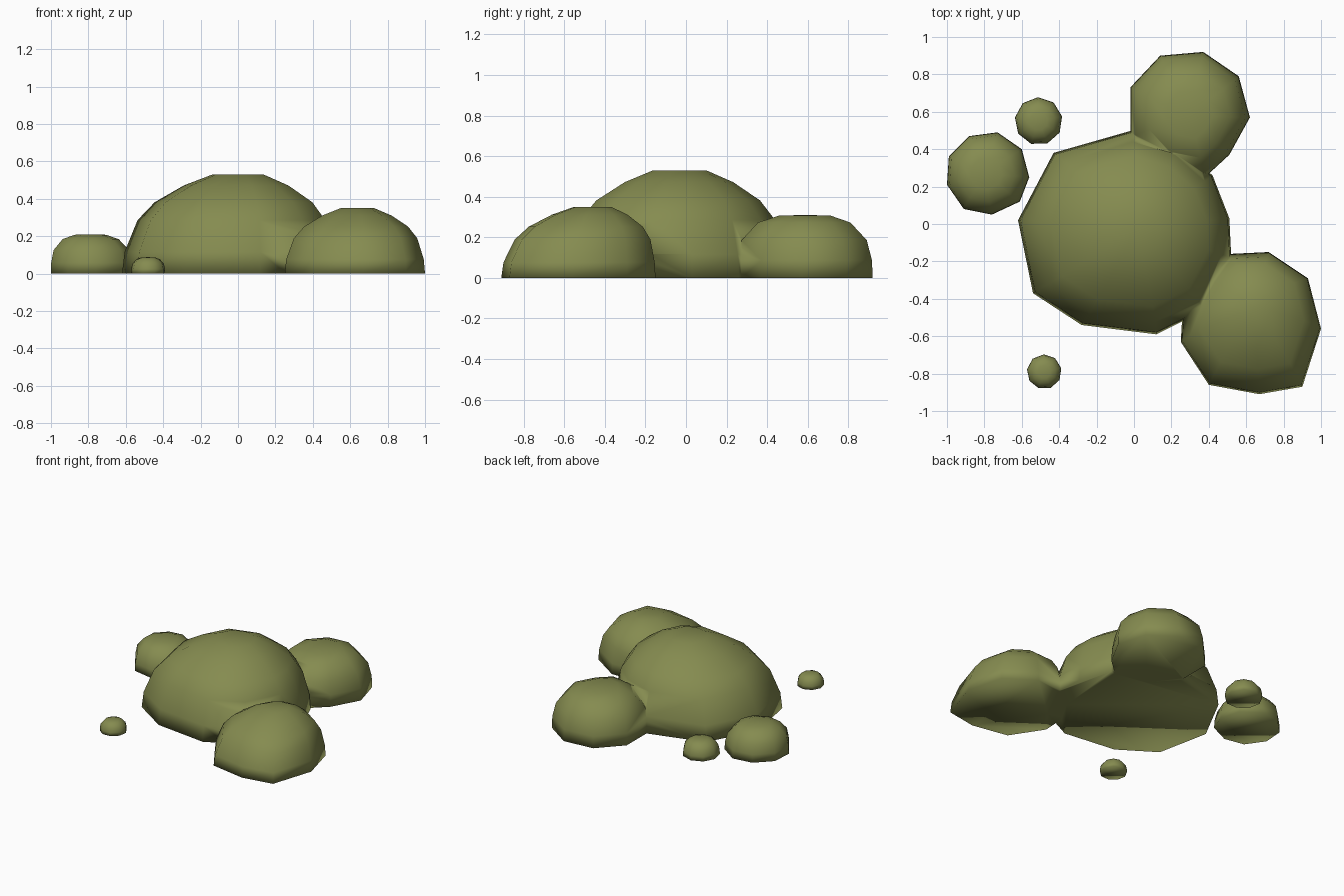
import bpy, bmesh, math

if "Cube" in bpy.data.objects:
    bpy.data.objects.remove(bpy.data.objects["Cube"])

olive = bpy.data.materials.new("olive_green")
olive.diffuse_color = (0.235, 0.26, 0.08, 1)
olive.use_nodes = True
olive.node_tree.nodes["Principled BSDF"].inputs["Base Color"].default_value = olive.diffuse_color

# (radius factor, height factor) from ground to crown
ROUND = [(1, 0), (0.98, 0.22), (0.88, 0.54), (0.74, 0.72), (0.49, 0.89), (0.24, 1)]
SQUAT = [(1, 0), (0.99, 0.28), (0.92, 0.6), (0.68, 0.88), (0.38, 0.99)]


def blob(name, outline, centre, apex, height, profile):
    """Low dome: the ground outline shrinks towards the apex ring by ring."""
    bm = bmesh.new()
    rings = []
    for r, h in profile:
        # ring centre drifts from the base centre to the apex
        cx = centre[0] + (apex[0] - centre[0]) * h * h
        cy = centre[1] + (apex[1] - centre[1]) * h * h
        rings.append([bm.verts.new((cx + (x - centre[0]) * r,
                                    cy + (y - centre[1]) * r, h * height))
                      for x, y in outline])
    n = len(outline)
    for a, b in zip(rings, rings[1:]):
        for i in range(n):
            j = (i + 1) % n
            bm.faces.new((a[i], a[j], b[j], b[i]))
    bm.faces.new(rings[0][::-1])
    # crown fan
    tip = bm.verts.new((apex[0], apex[1], height))
    for i in range(n):
        bm.faces.new((rings[-1][i], rings[-1][(i + 1) % n], tip))
    bmesh.ops.recalc_face_normals(bm, faces=bm.faces)
    me = bpy.data.meshes.new(name)
    bm.to_mesh(me)
    bm.free()
    me.materials.append(olive)
    me.shade_smooth()
    ob = bpy.data.objects.new(name, me)
    bpy.context.collection.objects.link(ob)
    return ob


def ngon(cx, cy, r, n=9, turn=0.2):
    return [(cx + r * math.cos(turn + math.tau * i / n),
             cy + r * math.sin(turn + math.tau * i / n)) for i in range(n)]


# Large central mound
main = blob("main_mound",
            [(0.51, 0.03), (0.42, 0.26), (0.24, 0.42), (-0.01, 0.5), (-0.43, 0.38),
             (-0.62, 0.02), (-0.54, -0.37), (-0.28, -0.54), (0.12, -0.59),
             (0.38, -0.46), (0.52, -0.18)],
            (-0.05, -0.04), (0.0, -0.03), 0.53, ROUND)

# Two lobes that grow out of it
back = blob("back_lobe",
            [(0.62, 0.57), (0.56, 0.79), (0.37, 0.92), (0.14, 0.9), (-0.02, 0.73),
             (-0.02, 0.47), (0.14, 0.3), (0.38, 0.25), (0.51, 0.37)],
            (0.3, 0.6), (0.3, 0.59), 0.31, SQUAT)
front = blob("front_lobe",
             [(1.0, -0.56), (0.93, -0.29), (0.72, -0.15), (0.51, -0.16), (0.36, -0.28),
              (0.26, -0.46), (0.25, -0.63), (0.4, -0.86), (0.67, -0.91), (0.9, -0.87)],
             (0.63, -0.53), (0.64, -0.46), 0.35, ROUND)

# Fuse the lobes with the mound
for lobe in (back, front):
    mod = main.modifiers.new("fuse", 'BOOLEAN')
    mod.operation, mod.solver, mod.object = 'UNION', 'EXACT', lobe
bpy.context.view_layer.update()
fused = bpy.data.meshes.new_from_object(
    main.evaluated_get(bpy.context.evaluated_depsgraph_get()))
main.modifiers.clear()
main.data = fused
fused.shade_smooth()
for lobe in (back, front):
    bpy.data.objects.remove(lobe)

# Separate small blobs on the left
blob("left_blob",
     [(-0.56, 0.25), (-0.6, 0.4), (-0.73, 0.49), (-0.88, 0.47), (-0.99, 0.36),
      (-1.0, 0.21), (-0.91, 0.08), (-0.76, 0.05), (-0.61, 0.12)],
     (-0.78, 0.27), (-0.79, 0.27), 0.21, SQUAT)
blob("back_droplet", ngon(-0.51, 0.55, 0.128), (-0.51, 0.55), (-0.51, 0.55), 0.12, SQUAT)
blob("front_droplet", ngon(-0.48, -0.79, 0.093), (-0.48, -0.79), (-0.48, -0.79), 0.088, SQUAT)
